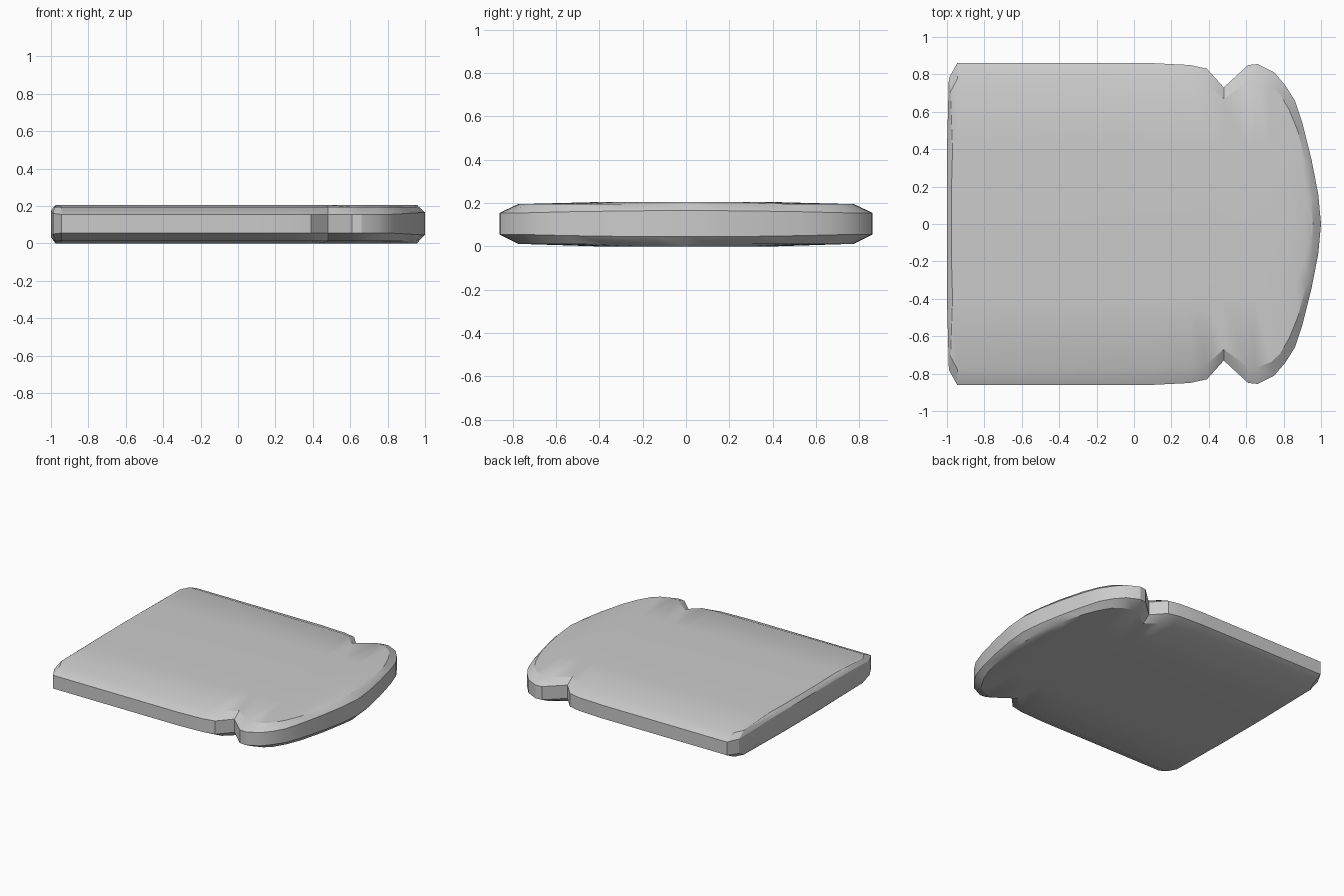
import bpy, bmesh

if "Cube" in bpy.data.objects:
    bpy.data.objects.remove(bpy.data.objects["Cube"])

# Half outline of the slice: crust x, crust y, face x, face y, chamfer drop
HALF = [
    (-1.00, 0.00, -0.985, 0.00, 0.030),
    (-1.00, 0.40, -0.985, 0.36, 0.030),
    (-0.99, 0.78, -0.980, 0.71, 0.045),
    (-0.945, 0.86, -0.945, 0.775, 0.050),
    (0.10, 0.86, 0.10, 0.765, 0.050),
    (0.30, 0.85, 0.30, 0.763, 0.050),
    (0.39, 0.83, 0.39, 0.750, 0.050),
    (0.48, 0.73, 0.48, 0.670, 0.050),
    (0.61, 0.85, 0.61, 0.763, 0.050),
    (0.66, 0.855, 0.65, 0.770, 0.050),
    (0.75, 0.81, 0.73, 0.740, 0.050),
    (0.81, 0.74, 0.78, 0.695, 0.050),
    (0.86, 0.66, 0.83, 0.610, 0.048),
    (0.90, 0.54, 0.875, 0.50, 0.045),
    (0.95, 0.34, 0.925, 0.31, 0.042),
    (0.985, 0.16, 0.955, 0.14, 0.040),
    (1.00, 0.00, 0.967, 0.00, 0.040),
]
H = 0.205
full = HALF + [(a, -b, c, -d, e) for a, b, c, d, e in reversed(HALF[1:-1])]


def crown(x, y):
    """Point of the flat central area belonging to a face outline point."""
    s = 1 if y >= 0 else -1
    return x * 0.99, s * min(0.40, abs(y) * 0.6)


def levels(ox, oy, ix, iy, d):
    cx, cy = crown(ix, iy)
    return [(cx, cy, 0), (ix, iy, 0.012), (ox, oy, d + 0.005),
            (ox, oy, H - d), (ix, iy, H - 0.010), (cx, cy, H)]


# Bread slice: stacked rings with chamfered crust and slightly crowned faces
bm = bmesh.new()
cols = [[bm.verts.new(p) for p in levels(*row)] for row in full]
n = len(cols)
for i in range(n):
    a, b = cols[i], cols[(i + 1) % n]
    for k in range(5):
        bm.faces.new((a[k], a[k + 1], b[k + 1], b[k]))

# Flat top and bottom centres, joined side to side
for k in (0, 5):
    for i in range(len(HALF) - 1):
        quad = [cols[i][k], cols[i + 1][k], cols[-i - 1][k], cols[-i][k]]
        face = list(dict.fromkeys(quad))
        bm.faces.new(face)
bmesh.ops.remove_doubles(bm, verts=bm.verts, dist=1e-5)
bmesh.ops.recalc_face_normals(bm, faces=bm.faces)

mesh = bpy.data.meshes.new("bread_slice")
bm.to_mesh(mesh)
bm.free()
slice_obj = bpy.data.objects.new("bread_slice", mesh)
bpy.context.collection.objects.link(slice_obj)
bpy.context.view_layer.objects.active = slice_obj
slice_obj.select_set(True)
bpy.ops.object.shade_smooth_by_angle(angle=0.45)
